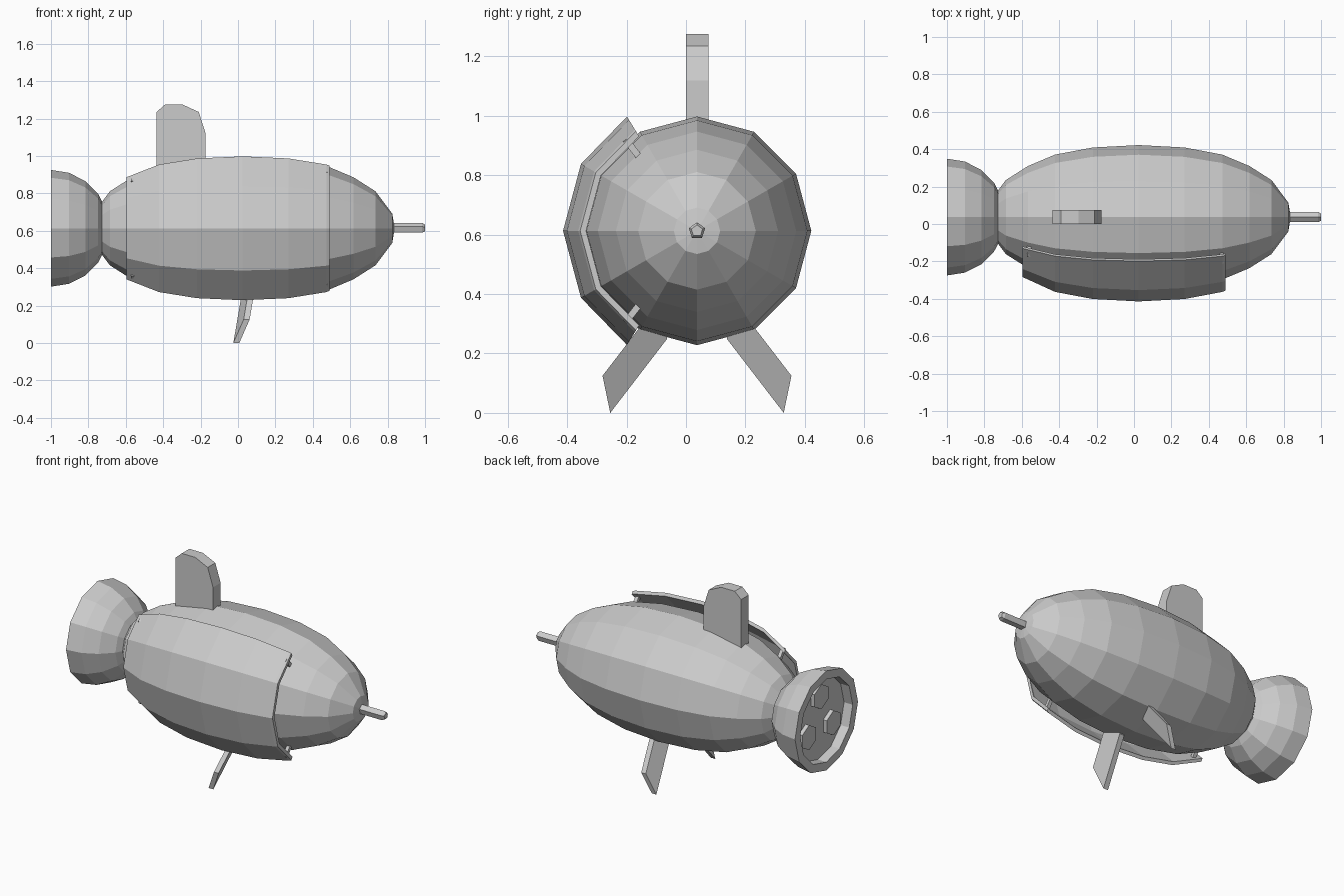
import bpy, bmesh
from math import sin, cos, pi, radians
from mathutils import Vector

cube = bpy.data.objects.get("Cube")
if cube:
    bpy.data.objects.remove(cube)

CY, CZ = 0.037, 0.613   # long axis of the hull
SIDES = 12

grey = bpy.data.materials.new("hull grey")
grey.use_nodes = True
grey.diffuse_color = (0.6, 0.6, 0.6, 1)
grey.node_tree.nodes["Principled BSDF"].inputs["Base Color"].default_value = (0.6, 0.6, 0.6, 1)


def finish(name, bm):
    bmesh.ops.remove_doubles(bm, verts=bm.verts, dist=0.0001)
    bmesh.ops.recalc_face_normals(bm, faces=bm.faces)
    mesh = bpy.data.meshes.new(name)
    bm.to_mesh(mesh)
    bm.free()
    mesh.materials.append(grey)
    obj = bpy.data.objects.new(name, mesh)
    bpy.context.collection.objects.link(obj)
    return obj


def around(x, r, angle, cy=CY, cz=CZ):
    """Point at a radius around the x axis; angle 0 is straight up."""
    return Vector((x, cy + r * sin(angle), cz + r * cos(angle)))


def lathe(name, profile, sides=SIDES, cy=CY, cz=CZ):
    """Turn (x, radius) points around an axis parallel to x."""
    bm = bmesh.new()
    rings = [[bm.verts.new(around(x, r, 2 * pi * i / sides, cy, cz)) for i in range(sides)]
             for x, r in profile]
    for a, b in zip(rings, rings[1:]):
        for i in range(sides):
            j = (i + 1) % sides
            bm.faces.new((a[i], a[j], b[j], b[i]))
    return finish(name, bm)


def prism(name, points, offset):
    """Extrude a planar outline by an offset."""
    bm = bmesh.new()
    face = bm.faces.new([bm.verts.new(p) for p in points])
    ext = bmesh.ops.extrude_face_region(bm, geom=[face], use_keep_orig=True)
    moved = [g for g in ext["geom"] if isinstance(g, bmesh.types.BMVert)]
    bmesh.ops.translate(bm, verts=moved, vec=offset)
    return finish(name, bm)


# Hull: symmetric egg shape
MID = 0.025
half = [(0.0, 0.385), (0.245, 0.372), (0.447, 0.334), (0.592, 0.273),
        (0.71, 0.198), (0.8, 0.078), (0.813, 0)]
hull = [(MID - x, r) for x, r in reversed(half[1:])] + [(MID + x, r) for x, r in half]
lathe("hull", hull)


def hull_radius(x):
    for (x0, r0), (x1, r1) in zip(hull, hull[1:]):
        if x0 <= x <= x1:
            return r0 + (r1 - r0) * (x - x0) / (x1 - x0)
    return 0


# Tail bell: hemisphere with a recessed rear
R = 0.312
bell = [(-0.94, 0), (-0.94, 0.26), (-1, 0.26)]
bell += [(-1 + R * sin(radians(a)), R * cos(radians(a))) for a in range(0, 91, 18)]
lathe("tail_bell", bell)

# Three hexagonal thrusters inside the bell
for i in range(3):
    c = around(0, 0.14, 2 * pi * i / 3)
    lathe(f"thruster_{i + 1}", [(-0.93, 0), (-0.93, 0.078), (-0.965, 0.078), (-0.965, 0)],
          6, c.y, c.z)

# Nose probe
lathe("nose_probe", [(0.8, 0), (0.8, 0.029), (0.985, 0.029), (1, 0.02), (1, 0)], 5)

# Dorsal fin
fin = [(-0.435, 0.85), (-0.435, 1.235), (-0.39, 1.275), (-0.297, 1.275),
       (-0.21, 1.235), (-0.173, 1.12), (-0.173, 0.85)]
prism("dorsal_fin", [(x, 0, z) for x, z in fin], (0, 0.075, 0))

# Slanted legs, mirrored across the hull axis
foot, knee, rise = (-0.025, 0.292, 0), (0.03, 0.318, 0.125), Vector((0.043, -0.192, 0.25))
for name, side in (("front_leg", -1), ("back_leg", 1)):
    pts = [Vector(foot), Vector(knee), Vector(knee) + rise, Vector(foot) + rise]
    prism(name, [(p.x, CY + side * p.y, p.z) for p in pts], (0.032, 0, 0))

# Curved side panel held off the hull
X0, X1, GAP, THICK = -0.597, 0.488, 0.046, 0.02
stations = [X0] + [x for x, r in hull if X0 + 0.05 < x < X1 - 0.01] + [X1]
angles = [radians(-90 + a) for a in (-58.5, -30, 0, 30, 58.5)]
bm = bmesh.new()
layers = [[[bm.verts.new(around(x, hull_radius(x) + g, a)) for a in angles] for x in stations]
          for g in (GAP, GAP + THICK)]
for grid in layers:
    for a, b in zip(grid, grid[1:]):
        for i in range(len(angles) - 1):
            bm.faces.new((a[i], a[i + 1], b[i + 1], b[i]))
inner, outer = layers
for k in (0, -1):
    for i in range(len(angles) - 1):
        bm.faces.new((inner[k][i], inner[k][i + 1], outer[k][i + 1], outer[k][i]))
    for i in range(len(stations) - 1):
        bm.faces.new((inner[i][k], inner[i + 1][k], outer[i + 1][k], outer[i][k]))
finish("side_panel", bm)

# Four pegs joining panel and hull
W = 0.011
for xn, x in (("nose", 0.468), ("tail", -0.56)):
    for zn, deg in (("upper", -38), ("lower", -142)):
        a = radians(deg)
        out, across = Vector((0, sin(a), cos(a))), Vector((0, cos(a), -sin(a)))
        base = around(x, hull_radius(x) - 0.03, a)
        corners = [base + Vector((W * sx, 0, 0)) + across * W * sy
                   for sx, sy in ((-1, -1), (1, -1), (1, 1), (-1, 1))]
        prism(f"{xn}_{zn}_peg", corners, out * 0.085)
